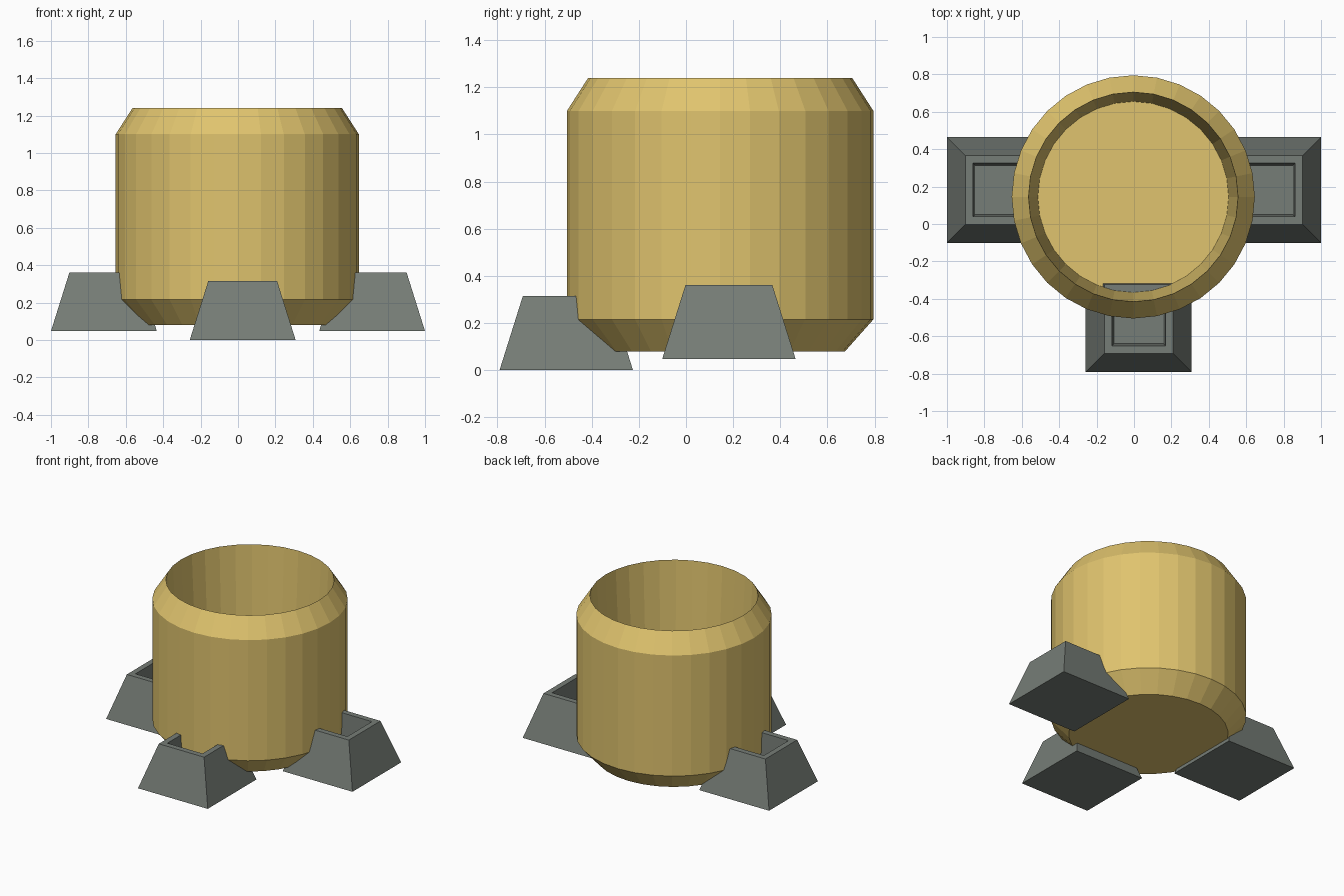
import bpy
import math

cube = bpy.data.objects.get("Cube")
if cube:
    bpy.data.objects.remove(cube)


def material(name, colour):
    m = bpy.data.materials.new(name)
    m.use_nodes = True
    m.diffuse_color = colour
    m.node_tree.nodes["Principled BSDF"].inputs["Base Color"].default_value = colour
    return m


gold = material("gold", (0.745, 0.552, 0.156, 1))
grey = material("grey", (0.181, 0.205, 0.184, 1))


def loft(name, profile, sides, turn, location, mat):
    """Skin stacked regular polygons (radius, height) and cap both ends."""
    verts, faces = [], []
    for radius, z in profile:
        for i in range(sides):
            a = turn + math.tau * i / sides
            verts.append((radius * math.cos(a), radius * math.sin(a), z))
    for ring in range(len(profile) - 1):
        for i in range(sides):
            a, b = ring * sides + i, ring * sides + (i + 1) % sides
            faces.append((a, b, b + sides, a + sides))
    last = (len(profile) - 1) * sides
    faces.append(tuple(reversed(range(sides))))
    faces.append(tuple(range(last, last + sides)))
    mesh = bpy.data.meshes.new(name)
    mesh.from_pydata(verts, [], faces)
    mesh.materials.append(mat)
    obj = bpy.data.objects.new(name, mesh)
    obj.location = location
    bpy.context.collection.objects.link(obj)
    return obj


# Hollow barrel: bottom, chamfered wall, thin rim, tapering inside, floor
barrel_profile = [(0.53, 0.08), (0.65, 0.215), (0.65, 1.1), (0.56, 1.24), (0.51, 0.295)]
loft("barrel", barrel_profile, 32, 0, (-0.004, 0.145, 0), gold)

# Feet: square tapered blocks with a recess in the top (half widths, heights)
foot_half_widths = [(0.283, 0), (0.184, 0.315), (0.143, 0.315), (0.132, 0.13)]
foot_profile = [(w * math.sqrt(2), z) for w, z in foot_half_widths]
for name, location in (
    ("front_foot", (0.025, -0.508, 0)),
    ("left_foot", (0.717, 0.182, 0.047)),
    ("right_foot", (-0.717, 0.182, 0.047)),
):
    loft(name, foot_profile, 4, math.pi / 4, location, grey)
